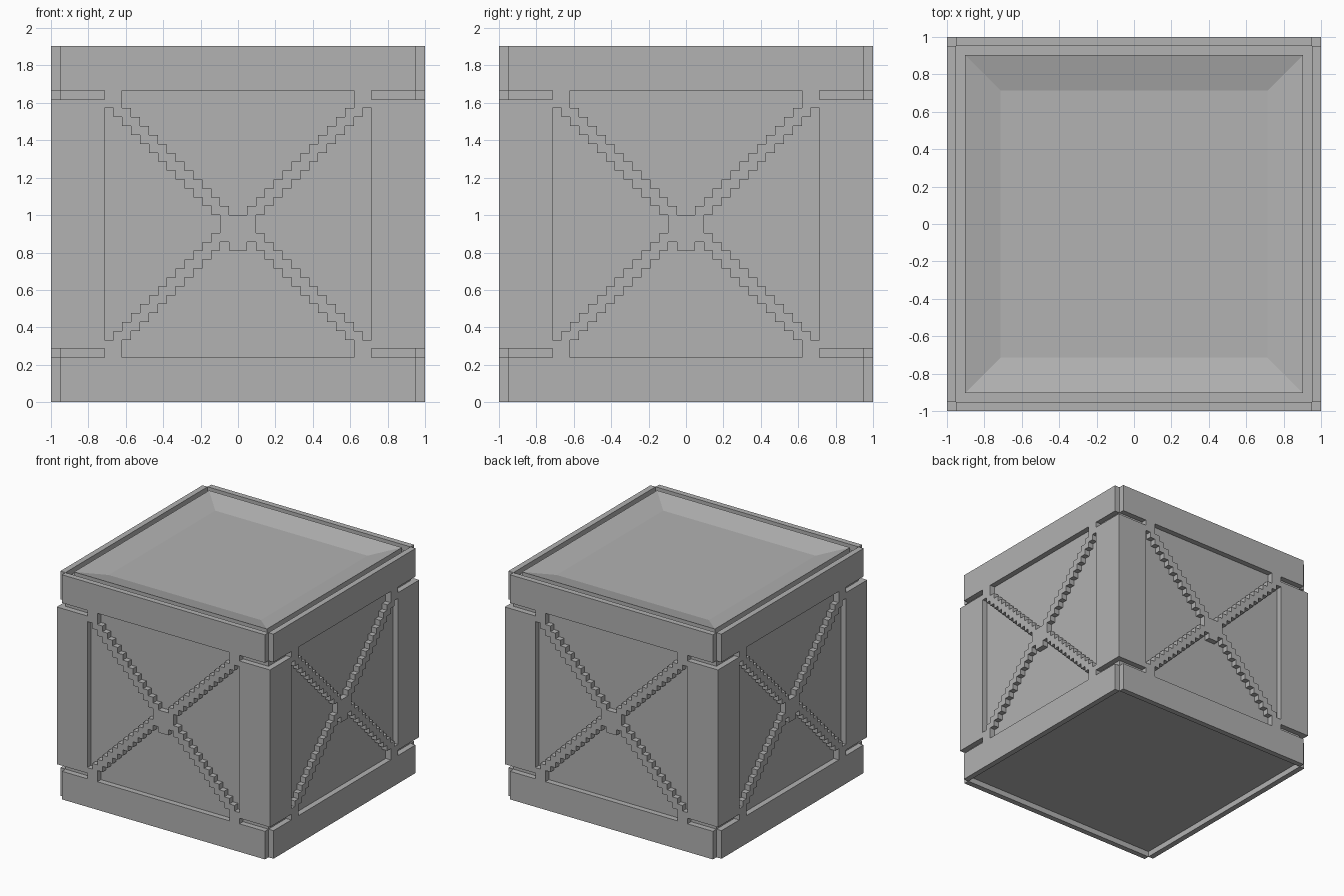
import bpy, bmesh, math
from mathutils import Matrix, Vector

cube = bpy.data.objects.get("Cube")
if cube:
    bpy.data.objects.remove(cube, do_unlink=True)

U = 2 / 42            # one block unit
WIDE, TALL = 42, 40   # crate size in units
RAIL, POST = 5, 6     # rail height and corner post width

grey = bpy.data.materials.new("plain_grey")
grey.use_nodes = True
grey.diffuse_color = (0.445, 0.445, 0.445, 1)
grey.node_tree.nodes["Principled BSDF"].inputs["Base Color"].default_value = grey.diffuse_color


def add_object(name, bm):
    bmesh.ops.recalc_face_normals(bm, faces=bm.faces)
    mesh = bpy.data.meshes.new(name)
    bm.to_mesh(mesh)
    bm.free()
    mesh.materials.append(grey)
    obj = bpy.data.objects.new(name, mesh)
    bpy.context.collection.objects.link(obj)
    return obj


def box(half, low, high):
    """Square block of the given half width between two heights, in units."""
    bm = bmesh.new()
    size = Matrix.Diagonal((2 * half * U, 2 * half * U, (high - low) * U, 1))
    place = Matrix.Translation((0, 0, (low + high) / 2 * U))
    bmesh.ops.create_cube(bm, size=1, matrix=place @ size)
    return bm


def is_raised(col, row):
    """Which blocks of a side stand proud: rails, posts and stepped cross."""
    if row < RAIL or row >= TALL - RAIL:
        return 0 < col < WIDE - 1
    if col < POST or col >= WIDE - POST:
        # each side owns one shared corner, the next side owns the other
        return RAIL < row < TALL - RAIL - 1 and col < WIDE - 1
    across = min(col, WIDE - 1 - col) - POST
    up = min(row, TALL - 1 - row) - RAIL
    brace = across in (up - 1, up) or (up == 0 and across < 2)
    latch = across == 14 and row in (17, 18)
    return brace or latch


def side_sheet():
    """Raised blocks of the front, one unit thick, merged into flat faces."""
    bm = bmesh.new()
    for col in range(WIDE):
        for row in range(TALL):
            if is_raised(col, row):
                corners = [(col, row), (col + 1, row), (col + 1, row + 1), (col, row + 1)]
                bm.faces.new([bm.verts.new((c * U - 1, -1, r * U)) for c, r in corners])
    bmesh.ops.remove_doubles(bm, verts=bm.verts, dist=U / 10)
    front = list(bm.faces)
    made = bmesh.ops.extrude_face_region(bm, geom=front, use_keep_orig=True)
    back = [g for g in made["geom"] if isinstance(g, bmesh.types.BMVert)]
    bmesh.ops.translate(bm, verts=back, vec=Vector((0, U, 0)))
    bmesh.ops.recalc_face_normals(bm, faces=bm.faces)
    bmesh.ops.dissolve_limit(bm, angle_limit=0.01, verts=bm.verts, edges=bm.edges)
    bmesh.ops.triangulate(bm, faces=bm.faces)
    return bm


# Inner body, set one unit inside the rails
add_object("crate_body", box(WIDE / 2 - 1, 1, TALL - 1))

# Four matching sides
for turn, name in enumerate(("front_side", "left_side", "back_side", "right_side")):
    bm = side_sheet()
    bmesh.ops.rotate(bm, verts=bm.verts, cent=(0, 0, 0),
                     matrix=Matrix.Rotation(turn * math.pi / 2, 3, "Z"))
    add_object(name, bm)

# Lid frame around the sunken top panel
bm = box(WIDE / 2 - 2, TALL - 1, TALL)
bm.faces.ensure_lookup_table()
bm.normal_update()
top = max(bm.faces, key=lambda f: f.calc_center_median().z)
bmesh.ops.inset_region(bm, faces=[top], thickness=4 * U, use_even_offset=True)
bmesh.ops.translate(bm, verts=top.verts, vec=(0, 0, -U))
bmesh.ops.delete(bm, geom=[f for f in bm.faces if f.normal.z < -0.9], context="FACES_ONLY")
# the panel lies on the body, so drop its duplicate face
bmesh.ops.delete(bm, geom=[top], context="FACES_ONLY")
add_object("lid_frame", bm)
